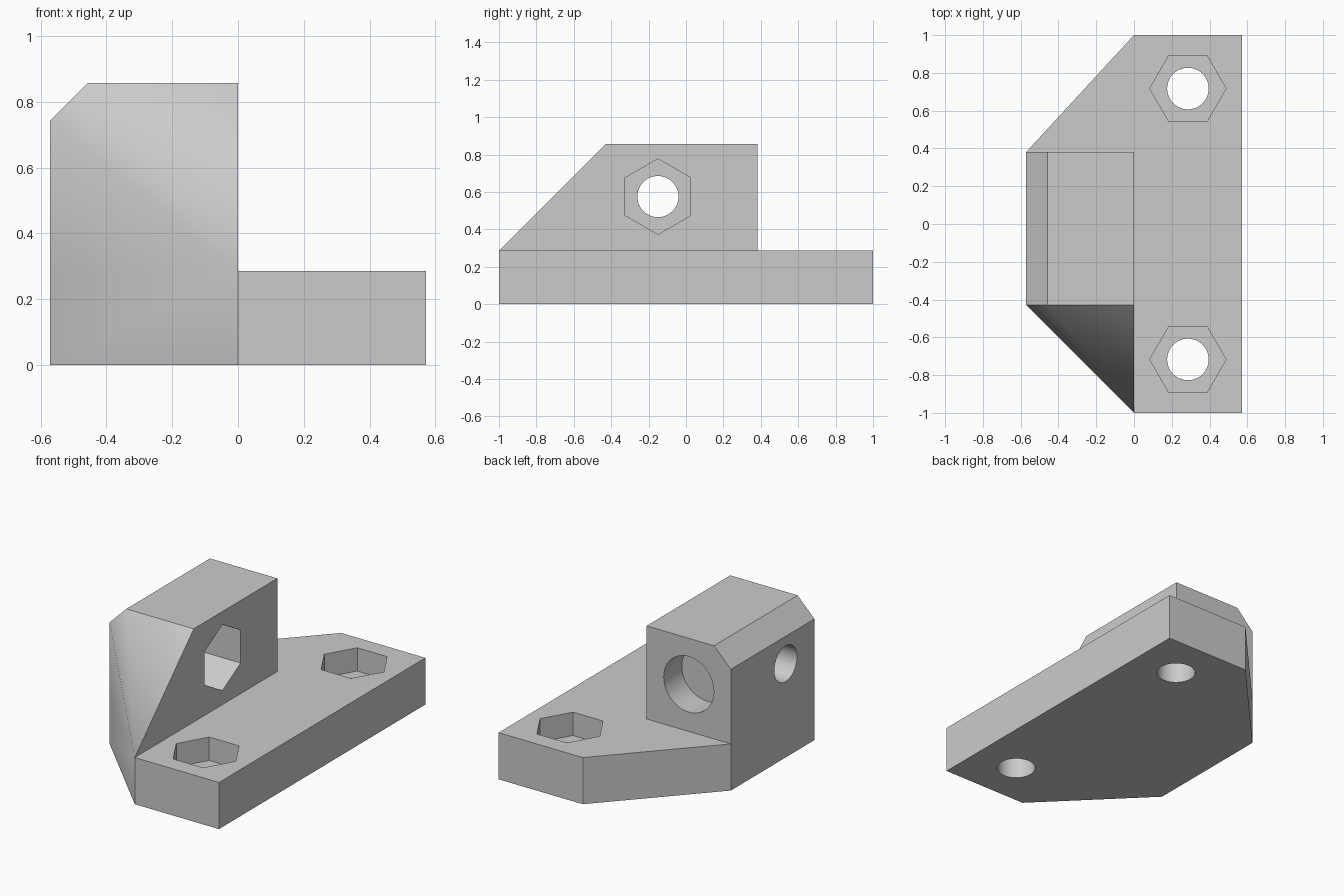
import bpy, bmesh, math
from mathutils import Vector

old = bpy.data.objects.get("Cube")
if old:
    bpy.data.objects.remove(old, do_unlink=True)

grey = bpy.data.materials.new("plain grey")
grey.use_nodes = True
COLOUR = (0.6, 0.6, 0.6, 1.0)
grey.diffuse_color = COLOUR
grey.node_tree.nodes["Principled BSDF"].inputs["Base Color"].default_value = COLOUR

W = 0.571        # half width
BASE = 0.286     # plate thickness
TOP = 0.857      # block height
FRONT, BACK = -0.429, 0.381
CHAMFER = 0.114
X, Y, Z = Vector((1, 0, 0)), Vector((0, 1, 0)), Vector((0, 0, 1))


def solid(name, points):
    """Convex solid around the points, with flat regions merged."""
    bm = bmesh.new()
    for p in points:
        bm.verts.new(p)
    bmesh.ops.convex_hull(bm, input=bm.verts[:])
    bmesh.ops.dissolve_limit(bm, angle_limit=math.radians(1),
                             verts=bm.verts[:], edges=bm.edges[:])
    bmesh.ops.recalc_face_normals(bm, faces=bm.faces[:])
    mesh = bpy.data.meshes.new(name)
    bm.to_mesh(mesh)
    bm.free()
    mesh.materials.append(grey)
    obj = bpy.data.objects.new(name, mesh)
    bpy.context.collection.objects.link(obj)
    return obj


def combine(target, other, operation):
    """Apply a boolean and discard the helper."""
    mod = target.modifiers.new("combine", 'BOOLEAN')
    mod.operation = operation
    mod.solver = 'EXACT'
    mod.object = other
    bpy.context.view_layer.objects.active = target
    bpy.ops.object.modifier_apply(modifier=mod.name)
    bpy.data.objects.remove(other, do_unlink=True)


def bore(target, start, end, radius, corner, sides=48):
    """Cut a prism from start to end, with one corner pointing along corner."""
    start, end = Vector(start), Vector(end)
    side = (end - start).normalized().cross(corner)
    ring = [radius * (math.cos(a) * corner + math.sin(a) * side)
            for a in (2 * math.pi * i / sides for i in range(sides))]
    cutter = solid("hole_cutter", [c + r for c in (start, end) for r in ring])
    cutter.hide_render = True
    combine(target, cutter, 'DIFFERENCE')


# Base plate with angled corners
outline = [(0, -1), (W, -1), (W, 1), (0, 1), (-W, BACK), (-W, FRONT)]
bracket = solid("mounting_bracket", [(x, y, z) for x, y in outline for z in (0, BASE)])

# Upright block: chamfered section, tapering to the front corner of the plate
section = [(-W, 0), (-W, TOP - CHAMFER), (CHAMFER - W, TOP), (0, TOP), (0, 0)]
block = solid("upright_block",
              [(x, y, z) for x, z in section for y in (FRONT, BACK)]
              + [(0, -1, 0), (0, -1, BASE)])
combine(bracket, block, 'UNION')

# Bolt holes with hexagonal pockets in the plate
for y in (-0.717, 0.717):
    bore(bracket, (W / 2, y, -0.1), (W / 2, y, 0.5), 0.11, X)
    bore(bracket, (W / 2, y, BASE / 2), (W / 2, y, 0.5), 0.202, X, 6)

# Cross hole with hexagonal pocket in the block
CY, CZ = -0.15, 0.575
bore(bracket, (-0.8, CY, CZ), (0.2, CY, CZ), 0.11, Z)
bore(bracket, (-W / 2, CY, CZ), (0.2, CY, CZ), 0.202, Z, 6)

# Blind round bore in the back of the block
bore(bracket, (-W / 2, BACK - 0.175, CZ), (-W / 2, 0.6, CZ), 0.17, Z)

# Merge leftover flat splits, then shade
bm = bmesh.new()
bm.from_mesh(bracket.data)
bmesh.ops.remove_doubles(bm, verts=bm.verts[:], dist=0.0005)
bm.to_mesh(bracket.data)
bm.free()

bpy.ops.object.select_all(action='DESELECT')
bracket.select_set(True)
bpy.context.view_layer.objects.active = bracket
bpy.ops.object.shade_smooth_by_angle(angle=math.radians(35))
